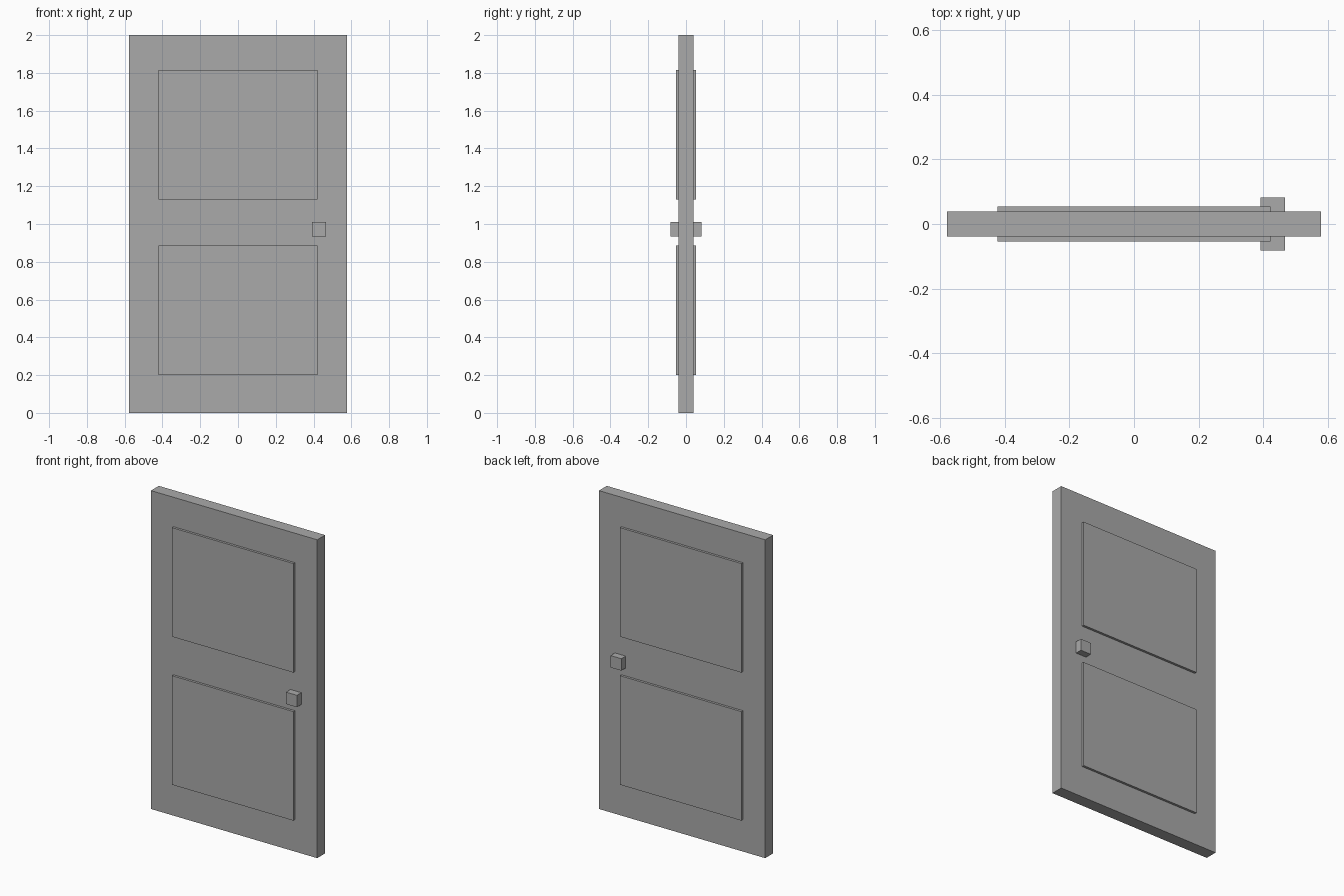
import bpy

if "Cube" in bpy.data.objects:
    bpy.data.objects.remove(bpy.data.objects["Cube"])

grey = bpy.data.materials.new("door grey")
grey.diffuse_color = (0.4, 0.4, 0.4, 1.0)
grey.use_nodes = True
grey.node_tree.nodes["Principled BSDF"].inputs["Base Color"].default_value = grey.diffuse_color


def box(name, x0, x1, y0, y1, z0, z1):
    """Axis-aligned box between the given limits."""
    bpy.ops.mesh.primitive_cube_add(
        size=1, location=((x0 + x1) / 2, (y0 + y1) / 2, (z0 + z1) / 2))
    ob = bpy.context.object
    ob.name = name
    ob.scale = (x1 - x0, y1 - y0, z1 - z0)
    bpy.ops.object.transform_apply(location=True, rotation=False, scale=True)
    ob.data.materials.append(grey)
    return ob


HALF = 0.039     # half thickness of the door leaf
PANEL = 0.054    # outer face of the raised panels
KNOB = 0.0825    # outer face of the knobs

# Door leaf
box("door_leaf", -0.578, 0.578, -HALF, HALF, 0, 2)

# Raised panels and square knob, on the front and mirrored to the back
parts = [
    box("lower_panel", -0.422, 0.422, -PANEL, -HALF, 0.20, 0.885),
    box("upper_panel", -0.422, 0.422, -PANEL, -HALF, 1.13, 1.815),
    box("knob", 0.392, 0.467, -KNOB, -HALF, 0.935, 1.01),
]
for ob in parts:
    mirror = ob.modifiers.new("both_sides", 'MIRROR')
    mirror.use_axis = (False, True, False)
    mirror.use_mirror_merge = False
